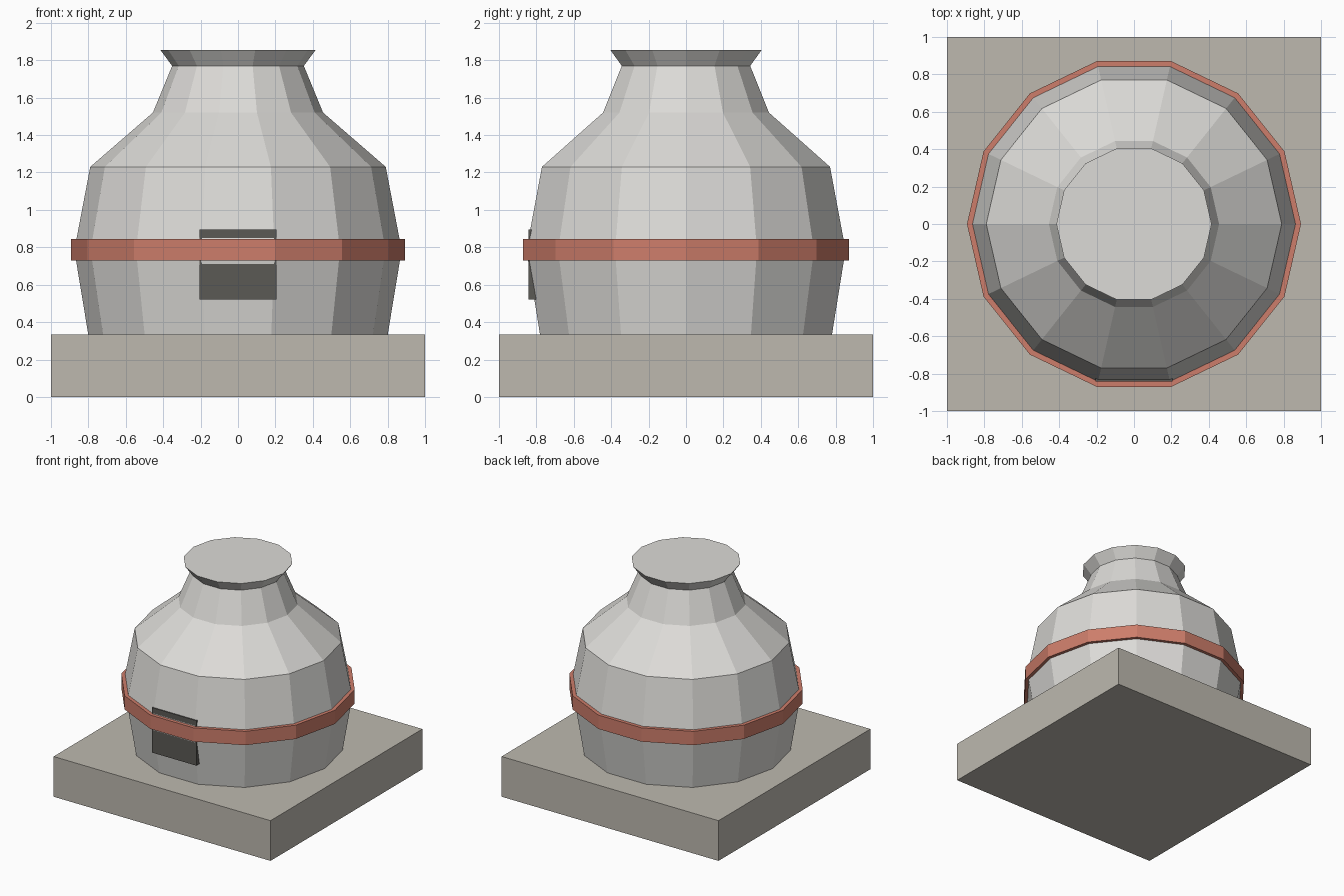
import bpy, bmesh, math

cube = bpy.data.objects.get("Cube")
if cube:
    bpy.data.objects.remove(cube)

SIDES = 14


def material(name, rgb):
    mat = bpy.data.materials.new(name)
    mat.use_nodes = True
    color = (*rgb, 1)
    mat.diffuse_color = color
    mat.node_tree.nodes["Principled BSDF"].inputs["Base Color"].default_value = color
    return mat


def finish(name, bm, mat):
    bmesh.ops.recalc_face_normals(bm, faces=bm.faces)
    mesh = bpy.data.meshes.new(name)
    bm.to_mesh(mesh)
    bm.free()
    mesh.materials.append(mat)
    obj = bpy.data.objects.new(name, mesh)
    bpy.context.collection.objects.link(obj)
    return obj


def lathe(name, profile, mat, closed=False):
    """Faceted turned shape from (radius, height) points; capped unless closed."""
    bm = bmesh.new()
    rings = []
    for r, z in profile:
        angles = [math.tau * i / SIDES for i in range(SIDES)]
        rings.append([bm.verts.new((r * math.cos(a), r * math.sin(a), z)) for a in angles])
    pairs = list(zip(rings, rings[1:]))
    if closed:
        pairs.append((rings[-1], rings[0]))
    else:
        bm.faces.new(rings[0])
        bm.faces.new(rings[-1])
    for low, high in pairs:
        for i in range(SIDES):
            j = (i + 1) % SIDES
            bm.faces.new((low[i], low[j], high[j], high[i]))
    return finish(name, bm, mat)


def box(name, low, high, mat):
    bm = bmesh.new()
    bmesh.ops.create_cube(bm, size=1)
    for v in bm.verts:
        v.co = [(a + b) / 2 + c * (b - a) for a, b, c in zip(low, high, v.co)]
    return finish(name, bm, mat)


plaster = material("pale plaster", (0.72, 0.71, 0.685))
stone = material("warm grey stone", (0.51, 0.485, 0.43))
clay = material("red clay", (0.61, 0.205, 0.145))
soot = material("dark soot", (0.105, 0.10, 0.09))

# Square plinth
box("plinth", (-1, -1, 0), (1, 1, 0.335), stone)

# Bulging body with shoulder, neck and flared lip
lathe("kiln_body", [(0.80, 0.33), (0.875, 0.785), (0.79, 1.23), (0.455, 1.52),
                    (0.352, 1.77), (0.415, 1.855)], plaster)

# Band around the widest part
lathe("waist_band", [(0.85, 0.73), (0.893, 0.73), (0.893, 0.845), (0.85, 0.845)],
      clay, closed=True)

# Dark opening plate on the front
box("front_opening", (-0.205, -0.841, 0.52), (0.205, -0.75, 0.895), soot)
